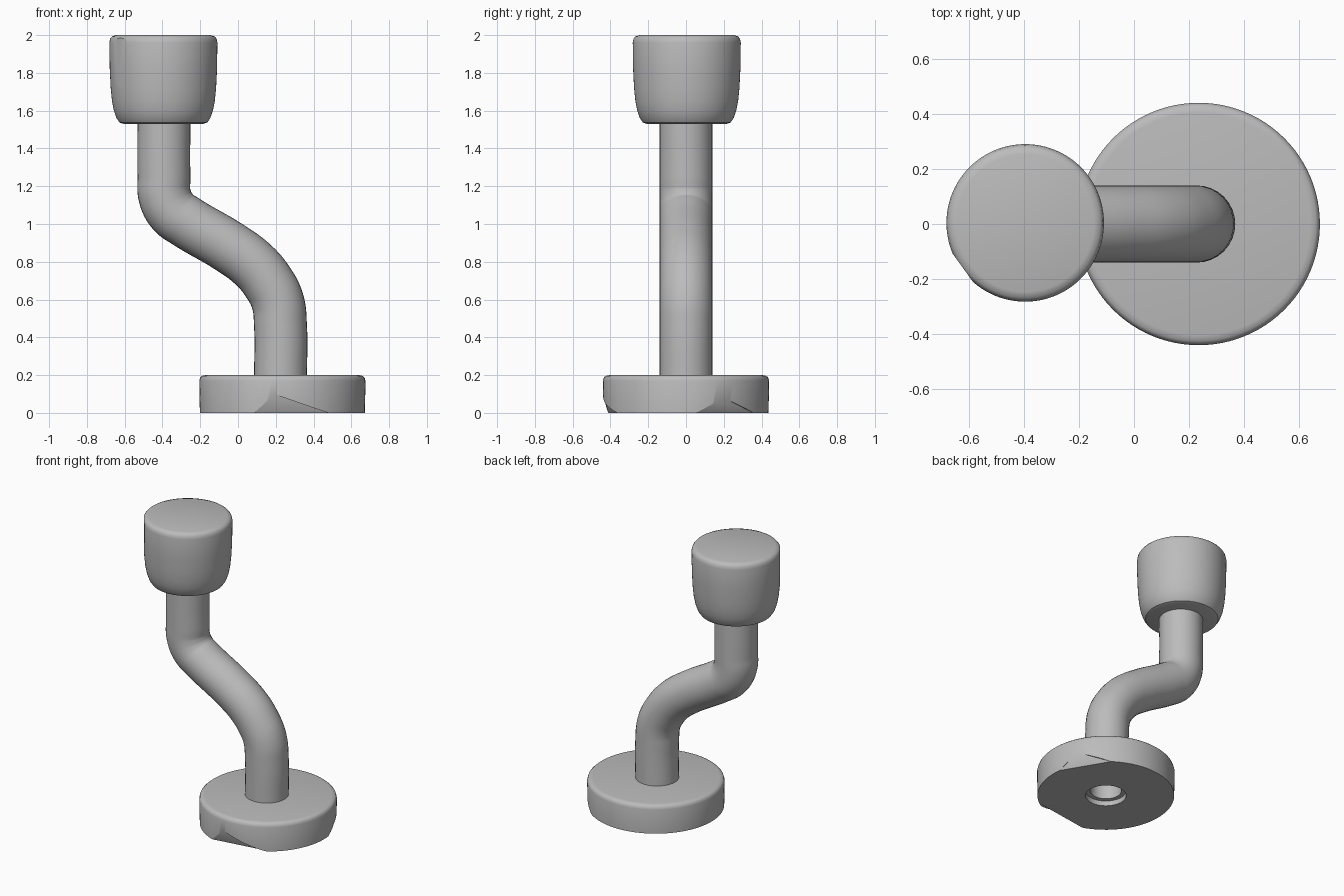
import bpy, bmesh, math
from mathutils import Vector

cube = bpy.data.objects.get("Cube")
if cube:
    bpy.data.objects.remove(cube, do_unlink=True)

grey = bpy.data.materials.new("plain grey")
grey.use_nodes = True
COLOUR = (0.5, 0.5, 0.5, 1)
grey.diffuse_color = COLOUR
grey.node_tree.nodes["Principled BSDF"].inputs["Base Color"].default_value = COLOUR


def add_mesh(name, bm, location):
    bmesh.ops.recalc_face_normals(bm, faces=bm.faces[:])
    mesh = bpy.data.meshes.new(name)
    bm.to_mesh(mesh)
    bm.free()
    obj = bpy.data.objects.new(name, mesh)
    obj.location = location
    bpy.context.collection.objects.link(obj)
    mesh.materials.append(grey)
    return obj


def lathe(name, profile, location, steps=96):
    """Turn a (radius, height) profile around z."""
    bm = bmesh.new()
    verts = [bm.verts.new((r, 0, z)) for r, z in profile]
    edges = [bm.edges.new(pair) for pair in zip(verts, verts[1:])]
    bmesh.ops.spin(bm, geom=verts + edges, cent=(0, 0, 0), axis=(0, 0, 1),
                   angle=math.tau, steps=steps)
    bmesh.ops.remove_doubles(bm, verts=bm.verts[:], dist=1e-4)
    return add_mesh(name, bm, location)


def select_only(obj):
    bpy.ops.object.select_all(action='DESELECT')
    obj.select_set(True)
    bpy.context.view_layer.objects.active = obj


def cut(obj, points, push):
    """Remove the hull of some points swept along the push vector."""
    bm = bmesh.new()
    for p in points:
        bm.verts.new(p)
        bm.verts.new(Vector(p) + Vector(push))
    bmesh.ops.convex_hull(bm, input=bm.verts[:])
    cutter = add_mesh("cutter", bm, obj.location)
    cutter.hide_render = True
    mod = obj.modifiers.new("cut", 'BOOLEAN')
    mod.operation = 'DIFFERENCE'
    mod.object = cutter
    select_only(obj)
    bpy.ops.object.modifier_apply(modifier=mod.name)
    bpy.data.objects.remove(cutter, do_unlink=True)


# Round base with a stepped hole underneath
base = lathe("base", [
    (0, 0.17), (0.10, 0.17), (0.10, 0.035), (0.13, 0.035), (0.13, 0),
    (0.437, 0), (0.44, 0.17), (0.435, 0.187), (0.425, 0.196), (0.405, 0.2),
    (0, 0.2)], (0.235, 0, 0))

# Chipped lower edges, at the front and on the left
cut(base, [(-0.15, -0.41, -0.002), (0.25, -0.35, -0.002), (-0.045, -0.44, 0.1)],
    (0, -0.3, -0.01))
cut(base, [(0.435, 0.05, -0.002), (0.25, 0.36, -0.002), (0.40, 0.20, 0.08)],
    (0.3, 0.18, -0.01))

# Knob with a rounded lower edge and a small worn flat
knob = lathe("knob", [
    (0, 1.53), (0.21, 1.53), (0.232, 1.537), (0.248, 1.56), (0.262, 1.6),
    (0.272, 1.65), (0.279, 1.72), (0.284, 1.82), (0.286, 1.96), (0.282, 1.98),
    (0.272, 1.993), (0.25, 2.0), (0, 2.0)], (-0.395, 0.004, 0))
out = Vector((-0.81, -0.585, 0)).normalized()
side = Vector((out.y, -out.x, 0))
cut(knob, [out * 0.279 + side * s + Vector((0, 0, z))
           for s in (-0.2, 0.2) for z in (1.4, 2.1)], out * 0.2)

# Bent stem
curve = bpy.data.curves.new("stem", 'CURVE')
curve.dimensions = '3D'
curve.bevel_depth = 0.14
curve.bevel_resolution = 14
curve.resolution_u = 8
curve.use_fill_caps = True
path = [(0.225, 0.19), (0.225, 0.46), (0.21, 0.59), (0.16, 0.69), (0.08, 0.785),
        (-0.05, 0.88), (-0.27, 1.01), (-0.345, 1.065), (-0.388, 1.15),
        (-0.392, 1.25), (-0.392, 1.56)]
spline = curve.splines.new('BEZIER')
spline.bezier_points.add(len(path) - 1)
for point, (x, z) in zip(spline.bezier_points, path):
    point.co = (x, 0, z)
    point.handle_left_type = point.handle_right_type = 'AUTO'
stem = bpy.data.objects.new("stem", curve)
bpy.context.collection.objects.link(stem)
curve.materials.append(grey)
select_only(stem)
bpy.ops.object.convert(target='MESH')
stem = bpy.context.object

for obj in (base, knob, stem):
    select_only(obj)
    bpy.ops.object.shade_smooth_by_angle(angle=math.radians(35))
